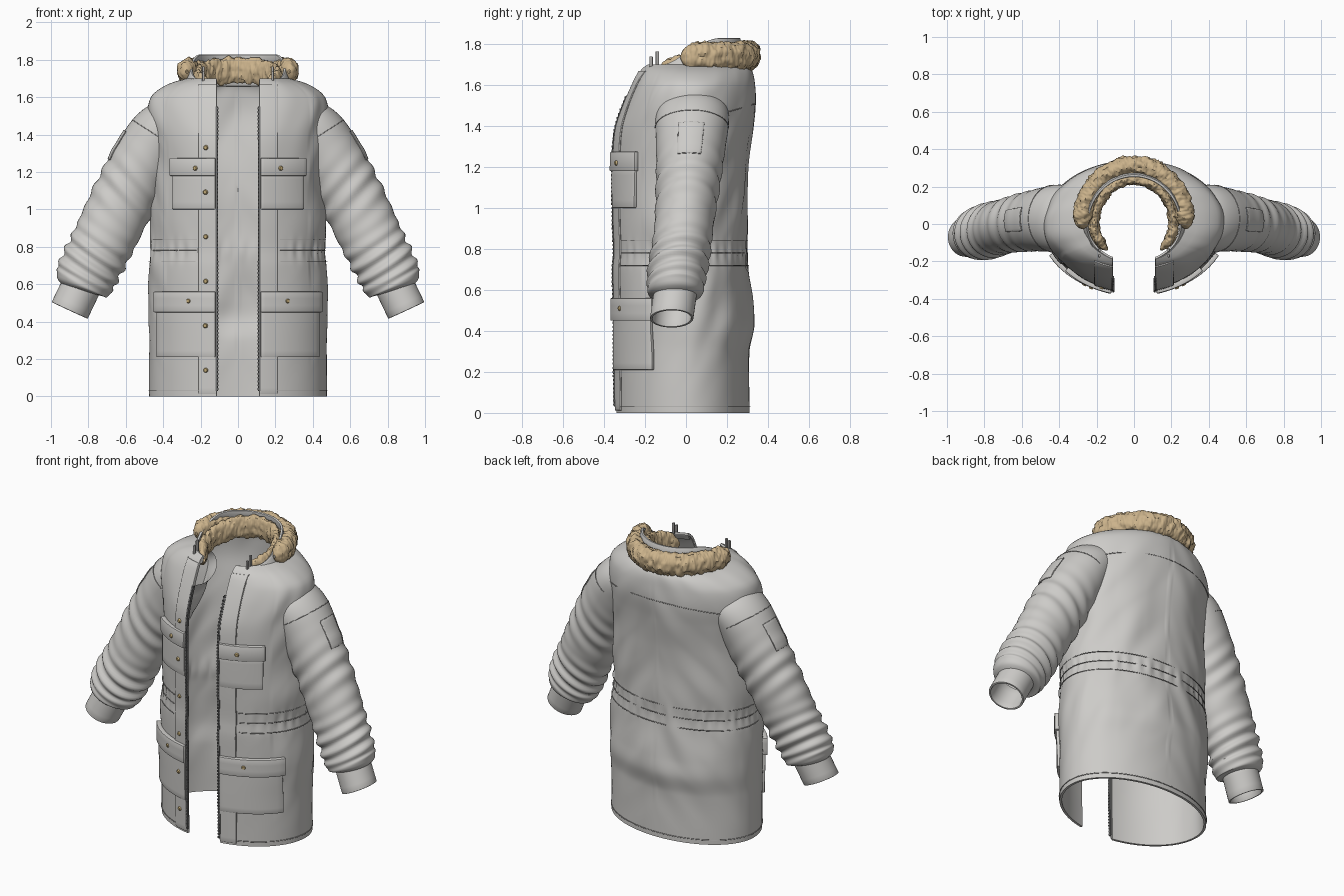
import bpy, bmesh, math
from math import sin, cos, pi, asin
from mathutils import Vector, noise

cube = bpy.data.objects.get("Cube")
if cube:
    bpy.data.objects.remove(cube, do_unlink=True)


def material(name, rgb, rough=0.8):
    m = bpy.data.materials.new(name)
    m.use_nodes = True
    m.diffuse_color = (*rgb, 1)
    node = next(n for n in m.node_tree.nodes if n.type == 'BSDF_PRINCIPLED')
    node.inputs["Base Color"].default_value = (*rgb, 1)
    node.inputs["Roughness"].default_value = rough
    return m


CLOTH = material("light grey cloth", (0.61, 0.60, 0.58))
SEAM = material("seam grey", (0.38, 0.37, 0.36))
ZIP = material("dark zip", (0.16, 0.16, 0.16))
FUR = material("tan fur", (0.60, 0.45, 0.26))
BRASS = material("brass", (0.52, 0.39, 0.18), 0.4)


def spline(table, t):
    """Smooth value of a table whose first column is the key."""
    n = len(table)
    t = min(max(t, table[0][0]), table[-1][0])
    i = max(k for k in range(n - 1) if table[k][0] <= t)
    p, q = table[i], table[i + 1]
    o, r = table[max(i - 1, 0)], table[min(i + 2, n - 1)]
    h = q[0] - p[0]
    s = (t - p[0]) / h
    out = []
    for c in range(1, len(p)):
        m0 = (q[c] - o[c]) / (q[0] - o[0]) * h
        m1 = (r[c] - p[c]) / (r[0] - p[0]) * h
        d = q[c] - p[c]
        out.append(p[c] + s * m0 + s * s * (3 * d - 2 * m0 - m1) + s ** 3 * (m0 + m1 - 2 * d))
    return out


def bump(t, centre, width):
    return math.exp(-((t - centre) / width) ** 2)


def finish(name, bm, mat, thick=0, bevel=0, angle=40):
    me = bpy.data.meshes.new(name)
    bm.to_mesh(me)
    bm.free()
    me.materials.append(mat)
    ob = bpy.data.objects.new(name, me)
    bpy.context.collection.objects.link(ob)
    bpy.ops.object.select_all(action='DESELECT')
    ob.select_set(True)
    bpy.context.view_layer.objects.active = ob
    if thick:
        mod = ob.modifiers.new("thickness", 'SOLIDIFY')
        mod.thickness, mod.offset = thick, -1
        bpy.ops.object.modifier_apply(modifier=mod.name)
    if bevel:
        mod = ob.modifiers.new("soft edge", 'BEVEL')
        mod.width, mod.segments, mod.limit_method = bevel, 2, 'ANGLE'
        mod.angle_limit = math.radians(50)
        bpy.ops.object.modifier_apply(modifier=mod.name)
    bpy.ops.object.shade_smooth_by_angle(angle=math.radians(angle))
    return ob


def sheet(name, fn, nu, nv, mat, closed=False, recalc=False, **kw):
    """Grid surface from fn(u, v), both running from 0 to 1."""
    bm = bmesh.new()
    cols = nu if closed else nu + 1
    rows = [[bm.verts.new(fn(i / nu, j / nv)) for i in range(cols)] for j in range(nv + 1)]
    for a, b in zip(rows, rows[1:]):
        for i in range(nu):
            k = (i + 1) % cols
            bm.faces.new((a[i], a[k], b[k], b[i]))
    if recalc:
        bmesh.ops.recalc_face_normals(bm, faces=bm.faces)
    return finish(name, bm, mat, **kw)


def seam(name, points, radius=0.003):
    cu = bpy.data.curves.new(name, 'CURVE')
    cu.dimensions, cu.bevel_depth, cu.bevel_resolution = '3D', radius, 1
    sp = cu.splines.new('POLY')
    sp.points.add(len(points) - 1)
    for p, co in zip(sp.points, points):
        p.co = (*co, 1)
    cu.materials.append(SEAM)
    bpy.context.collection.objects.link(bpy.data.objects.new(name, cu))


# Body: height, half width, front depth, back depth
BODY = [(0, .475, .35, .31), (.3, .475, .355, .31), (.42, .48, .355, .333), (.52, .48, .355, .325),
        (.7, .475, .36, .305), (.78, .465, .355, .298), (.95, .468, .36, .30), (1.2, .46, .362, .305),
        (1.38, .47, .35, .327), (1.5, .485, .31, .337), (1.6, .465, .267, .335), (1.655, .40, .242, .328),
        (1.685, .33, .225, .312), (1.7, .27, .208, .285)]
GAP = 0.115


def on_body(phi, z, off=0.0):
    a, bf, bb = spline(BODY, z)
    b = bf if cos(phi) > 0 else bb
    n = Vector((sin(phi) / a, -cos(phi) / b, 0)).normalized()
    return Vector((a * sin(phi), -b * cos(phi), z)) + n * off


def at_x(x, z, off=0.0):
    return on_body(asin(x / spline(BODY, z)[0]), z, off)


def body_point(u, v):
    z = 1.7 * v
    p0 = asin(GAP / spline(BODY, z)[0])
    phi = p0 + u * (2 * pi - 2 * p0)
    calm = 1 - bump(phi, pi, 0.0001) if abs(phi - pi) < 2.2 else 0.3
    gather = 0.006 * sin(40 * phi) * bump(z, .78, .05) * (0.5 + noise.noise(Vector((phi * 3, 0, 0))))
    fold = 0.012 * noise.noise(Vector((phi * 2.5, z * 5 + 2 * abs(phi - pi), 3))) * calm
    return on_body(phi, z, gather + fold * min(1, z * 2))


sheet("coat_body", body_point, 220, 110, CLOTH, thick=0.014)


# Stand collar, low at the front and high at the back
def collar_top(phi):
    s = min(max((min(phi, 2 * pi - phi) - .95) / 1.3, 0), 1)
    return 1.70 + 0.13 * s * s * (3 - 2 * s)


def collar_point(u, v):
    a = .285 - .03 * v
    p0 = asin(GAP / a)
    phi = p0 + u * (2 * pi - 2 * p0)
    b = .228 - .018 * v if cos(phi) > 0 else .295 - .03 * v
    return Vector((a * sin(phi), -b * cos(phi), 1.66 + v * (collar_top(phi) - 1.66)))


sheet("collar", collar_point, 80, 6, CLOTH, thick=0.014, bevel=0.004)


# Fur rolls outside and inside the collar
def fur_roll(name, start, a, bf, bb, rr, rz, z_front, z_back):
    def point(u, v):
        phi = start + v * (2 * pi - 2 * start)
        ang = 2 * pi * u
        taper = max(0.02, min(1, 14 * v, 14 * (1 - v))) ** 0.5
        b = bf if cos(phi) > 0 else bb
        out = Vector((sin(phi) * b, -cos(phi) * a, 0)).normalized()
        z = z_front + (z_back - z_front) * (1 - cos(phi)) / 2
        c = Vector((a * sin(phi), -b * cos(phi), z))
        p = c + (out * rr * cos(ang) + Vector((0, 0, rz * sin(ang)))) * taper
        tuft = 0.012 * noise.noise(p * 32) + 0.008 * noise.noise(p * 75)
        return p + (p - c).normalized() * tuft * taper
    sheet(name, point, 32, 260, FUR, closed=True, recalc=True, angle=50)


fur_roll("fur_collar_outer", 1.45, .275, .22, .312, .052, .068, 1.73, 1.745)
fur_roll("fur_collar_inner", .72, .213, .185, .238, .028, .068, 1.63, 1.745)

# Sleeve: key, centre x y z, radius outward, radius front to back
SLEEVE = [(0, .30, .03, 1.50, .10, .17), (.12, .40, .03, 1.43, .15, .18), (.25, .47, .025, 1.32, .17, .172),
          (.5, .61, .005, 1.06, .172, .15), (.7, .72, -.02, .83, .167, .143), (.85, .80, -.045, .67, .163, .14),
          (.92, .825, -.05, .615, .157, .138), (.97, .84, -.053, .585, .14, .13), (1, .845, -.055, .57, .10, .10)]


def on_sleeve(t, ang, side, off=0.0):
    x, y, z, r, ry = spline(SLEEVE, t)
    p, q = spline(SLEEVE, t - .02), spline(SLEEVE, t + .02)
    d = Vector((q[0] - p[0], 0, q[2] - p[2])).normalized()
    out = Vector((-d.z, 0, d.x))
    fold = 0.011 * sin(2 * pi * (t * 15 + 0.35 * sin(ang + 1))) * bump(t, .8, .11)
    fold += 0.007 * sin(2 * pi * (t * 11 + 0.6 * cos(ang))) * bump(t, .47, .12)
    fold += off
    c = Vector((x, y, z)) + out * (r + fold) * cos(ang) + Vector((0, (ry + fold) * sin(ang), 0))
    return Vector((c.x * side, c.y, c.z))


for side, word in ((1, "left"), (-1, "right")):
    sheet(word + "_sleeve", lambda u, v: on_sleeve(v, 2 * pi * u, side), 48, 110, CLOTH,
          closed=True, recalc=True)

    # Narrow open cuff
    def cuff_point(u, v):
        c = Vector((.833, -.05, .60)).lerp(Vector((.90, -.07, .46)), v)
        out = Vector((.907, 0, .421))
        p = c + out * .106 * cos(2 * pi * u) + Vector((0, .106 * sin(2 * pi * u), 0))
        return Vector((p.x * side, p.y, p.z))
    sheet(word + "_cuff", cuff_point, 40, 4, CLOTH, closed=True, recalc=True, thick=0.012, bevel=0.003)

    # Upper arm patch
    sheet(word + "_arm_patch", lambda u, v: on_sleeve(.23 + .15 * v, side * .36 * (2 * u - 1), side, .006),
          10, 10, CLOTH, recalc=True, thick=0.008, bevel=0.003)
    seam(word + "_arm_patch_seam", [on_sleeve(.23 + .15 * b, .36 * (2 * a - 1), side, .004) for a, b in
                                    ((0, 0), (.5, 0), (1, 0), (1, .5), (1, 1), (.5, 1), (0, 1), (0, .5), (0, 0))], .002)
    seam(word + "_armhole_seam", [on_sleeve(.17, k * pi / 20 - pi / 2, side, .001) for k in range(21)], .002)

    # Plates lying on the coat front
    def panel(name, x0, x1, z0, z1, off, mat=CLOTH, bevel=0.005):
        lo, hi = sorted((x0 * side, x1 * side))
        rows = max(2, int((z1 - z0) * 30))
        sheet(word + "_" + name, lambda u, v: at_x(lo + (hi - lo) * u, z0 + (z1 - z0) * v, off),
              14, rows, mat, thick=off + .006, bevel=bevel)

    panel("placket", .113, .21, .012, 1.67, .008, bevel=.003)
    panel("chest_pocket", .12, .345, 1.0, 1.2, .014)
    panel("chest_pocket_flap", .118, .352, 1.18, 1.275, .024)
    panel("hip_pocket", .12, .425, .21, .48, .015)
    panel("hip_pocket_flap", .118, .432, .45, .56, .026)
    panel("zip_tape", .107, .119, .03, 1.55, .011, ZIP, 0)

    # Zip teeth in one mesh
    bm = bmesh.new()
    for k in range(76):
        p = at_x(.109 * side, .04 + k * .02, .009)
        cube_verts = bmesh.ops.create_cube(bm, size=.01)["verts"]
        bmesh.ops.translate(bm, verts=cube_verts, vec=p)
    finish(word + "_zip_teeth", bm, ZIP)

    # Cord ends standing at the neck
    bm = bmesh.new()
    for y, top in ((-.17, 1.74), (-.14, 1.765)):
        vs = bmesh.ops.create_cube(bm, size=1)["verts"]
        bmesh.ops.scale(bm, verts=vs, vec=(.014, .016, top - 1.64))
        bmesh.ops.translate(bm, verts=vs, vec=(.185 * side, y, (top + 1.64) / 2))
    finish(word + "_cord_ends", bm, SEAM, bevel=.003)

    seam(word + "_front_seam", [at_x(.212 * side, .02 + k * .055, .002) for k in range(31)], .002)


# Brass snaps on the placket and pocket flaps
def snap(name, x, z, off):
    p = at_x(x, z, off)
    n = (at_x(x, z, off + .1) - p).normalized()
    bm = bmesh.new()
    bmesh.ops.create_cone(bm, cap_ends=True, segments=16, radius1=.014, radius2=.009, depth=.01)
    bm.transform(n.to_track_quat('Z', 'Y').to_matrix().to_4x4())
    bmesh.ops.translate(bm, verts=bm.verts, vec=p)
    finish(name, bm, BRASS)


for k in range(6):
    z = .14 + k * .238
    snap("placket_snap", -.17, z, .018 if k in (1, 4) else .011)
for x, z in ((.22, 1.22), (.255, .51)):
    for side in (1, -1):
        snap("flap_snap", x * side, z, .027)

# Stitched lines round the hem, waist and back yoke
for name, z, start in (("hem_seam", .03, .26), ("waist_seam_low", .72, .5), ("waist_seam_mid", .78, .5),
                       ("waist_seam_high", .84, .5), ("yoke_seam", 1.46, 2.1)):
    seam(name, [on_body(start + (2 * pi - 2 * start) * k / 90, z + (.05 * sin(pi * k / 90) if z > 1 else 0), .002)
                for k in range(91)], .0025)
